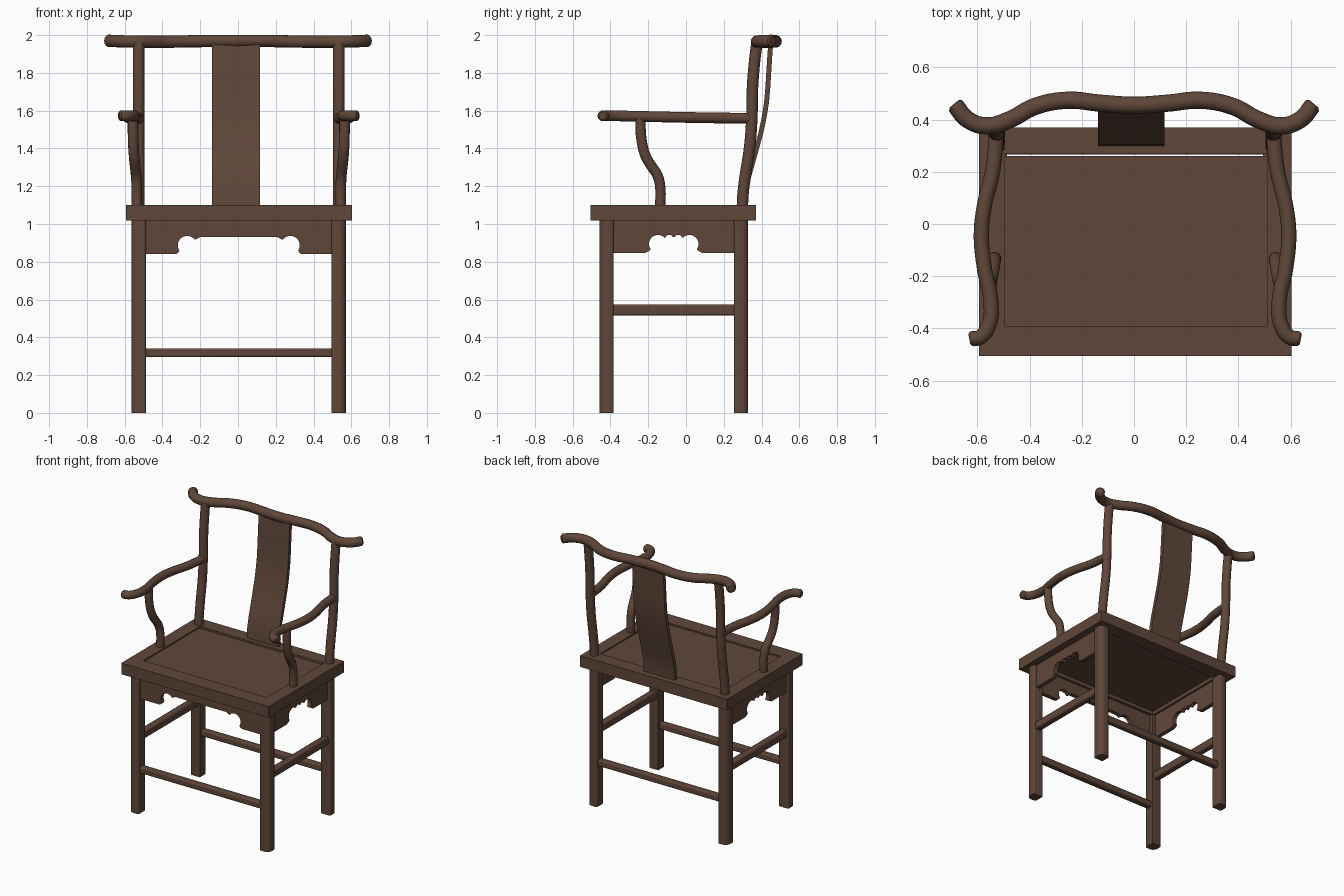
import bpy, bmesh, math
from mathutils import Vector

if "Cube" in bpy.data.objects:
    bpy.data.objects.remove(bpy.data.objects["Cube"])

wood = bpy.data.materials.new("dark walnut")
wood.diffuse_color = (0.115, 0.062, 0.041, 1)
wood.use_nodes = True
wood.node_tree.nodes["Principled BSDF"].inputs["Base Color"].default_value = wood.diffuse_color
CX = 0.004          # middle of the chair in x


def finish(ob, angle=35):
    ob.data.materials.clear()
    ob.data.materials.append(wood)
    bpy.ops.object.select_all(action='DESELECT')
    ob.select_set(True)
    bpy.context.view_layer.objects.active = ob
    bpy.ops.object.shade_smooth_by_angle(angle=math.radians(angle))
    return ob


def prism(name, pts, lo, hi, place):
    """Extrude a 2D outline from lo to hi; place(u, v, w) gives the 3D point."""
    bm = bmesh.new()
    face = bm.faces.new([bm.verts.new(place(u, v, lo)) for u, v in pts])
    top = bmesh.ops.extrude_face_region(bm, geom=[face])
    move = Vector(place(0, 0, hi)) - Vector(place(0, 0, lo))
    bmesh.ops.translate(bm, vec=move, verts=[g for g in top["geom"] if isinstance(g, bmesh.types.BMVert)])
    bmesh.ops.recalc_face_normals(bm, faces=bm.faces)
    me = bpy.data.meshes.new(name)
    bm.to_mesh(me)
    bm.free()
    ob = bpy.data.objects.new(name, me)
    bpy.context.collection.objects.link(ob)
    return finish(ob)


def box(name, x, y, z, bevel=0.0):
    bpy.ops.mesh.primitive_cube_add(size=1, location=((x[0] + x[1]) / 2, (y[0] + y[1]) / 2, (z[0] + z[1]) / 2))
    ob = bpy.context.object
    ob.name = name
    ob.scale = (x[1] - x[0], y[1] - y[0], z[1] - z[0])
    bpy.ops.object.transform_apply(location=False, rotation=False, scale=True)
    if bevel:
        mod = ob.modifiers.new("soft edges", 'BEVEL')
        mod.width, mod.segments = bevel, 2
    return finish(ob)


def tube(name, pts, r, caps=(0, 0), side=1, cx=CX):
    """Round bar through smooth points; caps marks ends that are rounded over."""
    cu = bpy.data.curves.new(name, 'CURVE')
    cu.dimensions = '3D'
    cu.bevel_depth, cu.bevel_resolution, cu.resolution_u = r, 5, 8
    cu.use_fill_caps = True
    pts = [(Vector(p), 1.0) for p in pts]
    if caps[0]:
        pts.insert(0, (pts[0][0] + (pts[0][0] - pts[1][0]).normalized() * 0.009, 0.7))
    if caps[1]:
        pts.append((pts[-1][0] + (pts[-1][0] - pts[-2][0]).normalized() * 0.009, 0.7))
    sp = cu.splines.new('BEZIER')
    sp.bezier_points.add(len(pts) - 1)
    for bp, (p, rad) in zip(sp.bezier_points, pts):
        bp.co = (cx + side * p.x, p.y, p.z)
        bp.radius = rad
        bp.handle_left_type = bp.handle_right_type = 'AUTO'
    ob = bpy.data.objects.new(name, cu)
    bpy.context.collection.objects.link(ob)
    bpy.ops.object.select_all(action='DESELECT')
    ob.select_set(True)
    bpy.context.view_layer.objects.active = ob
    bpy.ops.object.convert(target='MESH')
    return finish(bpy.context.object, 45)


def arc(cx, cy, r, a0, a1, n):
    return [(cx + r * math.cos(math.radians(a0 + (a1 - a0) * i / n)),
             cy + r * math.sin(math.radians(a0 + (a1 - a0) * i / n))) for i in range(n + 1)]


def flat(u, v, w):
    return (u, v, w)


# Seat frame: mitred rails around a slightly sunken panel
X0, X1, Y0, Y1 = -0.594, 0.603, -0.505, 0.37
x0, x1, y0, y1 = -0.497, 0.51, -0.39, 0.268
Z0, Z1 = 1.018, 1.10
prism("seat_front_rail", [(X0, Y0), (X1, Y0), (x1, y0), (x0, y0)], Z0, Z1, flat)
prism("seat_back_rail", [(X0, Y1), (X1, Y1), (x1, y1), (x0, y1)], Z0, Z1, flat)
prism("seat_left_rail", [(X0, Y0), (x0, y0), (x0, y1), (X0, Y1)], Z0, Z1, flat)
prism("seat_right_rail", [(X1, Y0), (x1, y0), (x1, y1), (X1, Y1)], Z0, Z1, flat)
box("seat_panel", (x0, x1), (y0, y1 - 0.008), (1.045, 1.09))

# Legs: square inside, rounded on the outer corners
W = 0.076
section = ([(0, 0)] + arc(W - 0.012, 0.012, 0.012, -90, 0, 3)
           + arc(W - 0.035, W - 0.035, 0.035, 0, 90, 6) + arc(0.012, W - 0.012, 0.012, 90, 180, 3))
LX, LF, LB = 0.491, -0.383, 0.253       # inner faces of the legs
for sx, sn in ((-1, "left"), (1, "right")):
    for sy, ly, fn in ((-1, LF, "front"), (1, LB, "back")):
        prism(f"{fn}_{sn}_leg", [(CX + sx * (LX + u), ly + sy * v) for u, v in section], 0, Z0, flat)

# Stretchers: low at front and back, higher at the sides
for n, y in (("front", LF - W / 2), ("back", LB + W / 2)):
    box(f"{n}_stretcher", (CX - LX - 0.01, CX + LX + 0.01), (y - 0.024, y + 0.024), (0.296, 0.341), 0.008)
for n, s in (("left", -1), ("right", 1)):
    x = CX + s * (LX + W / 2)
    box(f"{n}_stretcher", (x - 0.024, x + 0.024), (LF - 0.01, LB + 0.01), (0.515, 0.574), 0.01)


# Aprons with scalloped lower edge; none at the back
def apron_outline(half, low, scallop):
    left = [(-half, Z0), (-half, low)] + scallop
    right = [(-u, v) for u, v in reversed(left) if u < -1e-6]
    return left + right


front_cut = ([(-0.335, 0.84), (-0.322, 0.847)] + arc(-0.273, 0.887, 0.05, 215, 35, 14)
             + [(-0.222, 0.922), (-0.205, 0.93)])
prism("front_apron", apron_outline(LX, 0.84, front_cut), LF - 0.055, LF - 0.025,
      lambda u, v, w: (CX + u, w, v))
side_cut = ([(-0.155, 0.846), (-0.138, 0.853)] + arc(-0.083, 0.894, 0.048, 218, 42, 14)
            + arc(-0.024, 0.922, 0.021, 155, 30, 6) + [(0, 0.93)])
YM = (LF + LB) / 2
for n, s in (("left", -1), ("right", 1)):
    x = CX + s * (LX + 0.04)
    prism(f"{n}_apron", apron_outline((LB - LF) / 2, 0.846, side_cut), x - 0.015, x + 0.015,
          lambda u, v, w: (w, YM + u, v))

# Back posts, arms and arm supports
post = [(0.53, 0.298, 1.08), (0.53, 0.302, 1.16), (0.53, 0.316, 1.27), (0.53, 0.336, 1.40),
        (0.53, 0.348, 1.55), (0.53, 0.352, 1.72), (0.53, 0.362, 1.85), (0.53, 0.376, 1.965)]
arm = [(0.53, 0.345, 1.56), (0.546, 0.2, 1.561), (0.577, 0.07, 1.563), (0.589, -0.04, 1.565),
       (0.577, -0.17, 1.568), (0.552, -0.30, 1.571), (0.559, -0.385, 1.573),
       (0.592, -0.433, 1.573), (0.626, -0.44, 1.573)]
support = [(0.54, -0.138, 1.08), (0.54, -0.136, 1.19), (0.543, -0.15, 1.255), (0.549, -0.185, 1.31),
           (0.554, -0.214, 1.36), (0.559, -0.236, 1.45), (0.56, -0.242, 1.565)]
for n, s in (("left", -1), ("right", 1)):
    tube(f"{n}_back_post", post, 0.031, side=s)
    tube(f"{n}_arm", arm, 0.029, caps=(0, 1), side=s)
    tube(f"{n}_arm_support", support, 0.028, side=s)

# Top rail: wavy yoke with upturned ends
half = [(0.683, 0.453, 1.97), (0.64, 0.402, 1.968), (0.565, 0.376, 1.966), (0.48, 0.398, 1.965),
        (0.38, 0.45, 1.965), (0.255, 0.474, 1.967), (0.13, 0.463, 1.969)]
rail = [(-x, y, z) for x, y, z in half] + [(0, 0.455, 1.969)] + half[::-1]
tube("top_rail", rail, 0.033, caps=(1, 1), cx=0)

# Curved back splat, extruded across from its side profile
spine = [(0.311, 1.08), (0.315, 1.17), (0.332, 1.25), (0.352, 1.32), (0.374, 1.40), (0.396, 1.48),
         (0.413, 1.56), (0.426, 1.64), (0.433, 1.72), (0.438, 1.80), (0.443, 1.88), (0.449, 1.965)]
profile = [(y - 0.013, z) for y, z in spine] + [(y + 0.013, z) for y, z in reversed(spine)]
prism("back_splat", profile, -0.137, 0.116, lambda u, v, w: (w, u, v))
